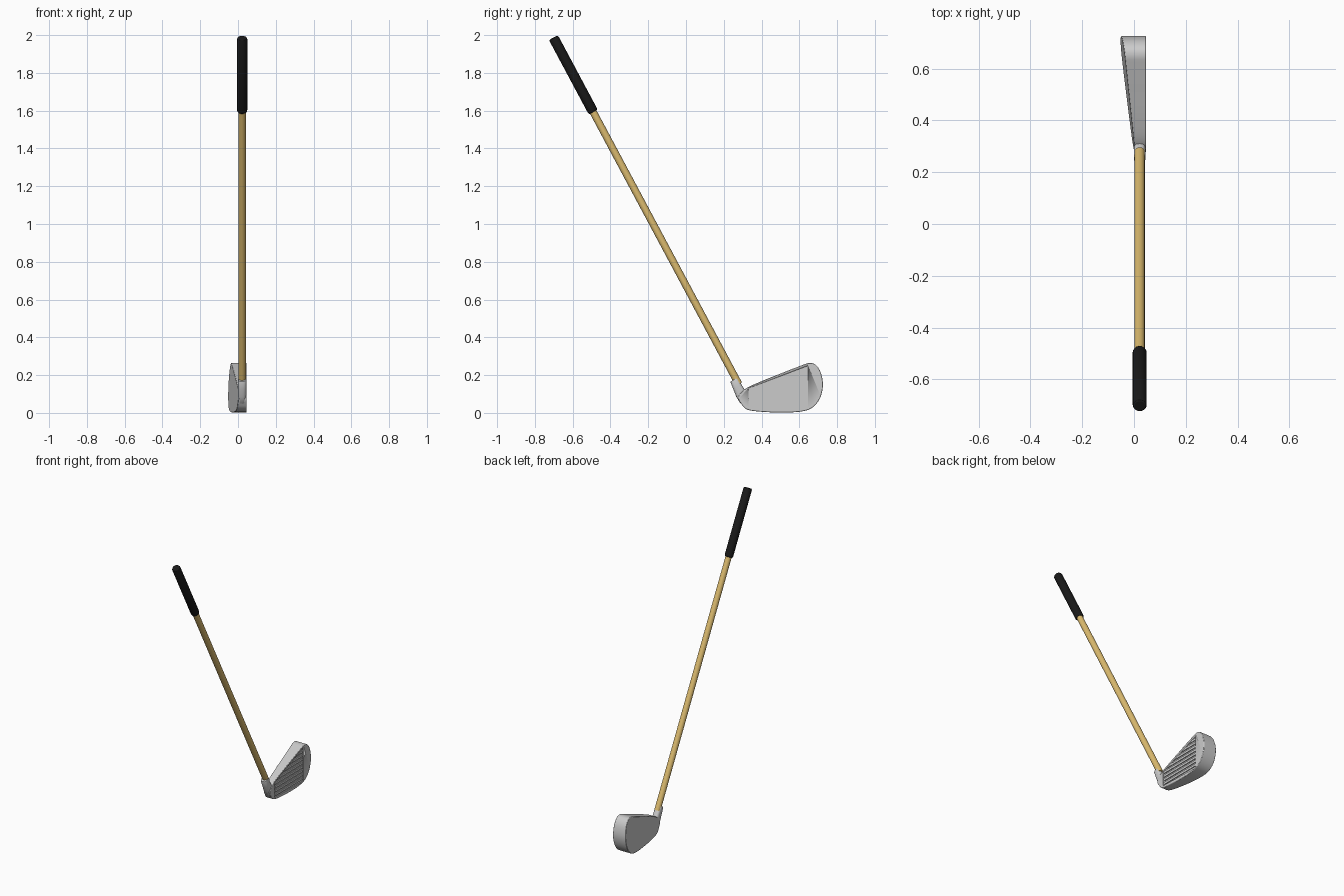
import bpy, bmesh, math
from mathutils import Vector

if "Cube" in bpy.data.objects:
    bpy.data.objects.remove(bpy.data.objects["Cube"])

CX = 0.022                                   # shaft centre line in x
AXIS = Vector((0, 0.4715, -0.8819))          # down the shaft
SIDE = Vector((0, 0.8819, 0.4715))           # across the shaft, in the yz plane


def material(name, color):
    m = bpy.data.materials.new(name)
    m.diffuse_color = color
    m.use_nodes = True
    m.node_tree.nodes["Principled BSDF"].inputs["Base Color"].default_value = m.diffuse_color
    return m


def finish(bm, name, mat=None, smooth=30):
    bmesh.ops.recalc_face_normals(bm, faces=bm.faces)
    me = bpy.data.meshes.new(name)
    bm.to_mesh(me)
    bm.free()
    ob = bpy.data.objects.new(name, me)
    bpy.context.collection.objects.link(ob)
    if mat:
        me.materials.append(mat)
    bpy.ops.object.select_all(action='DESELECT')
    ob.select_set(True)
    bpy.context.view_layer.objects.active = ob
    bpy.ops.object.shade_smooth_by_angle(angle=math.radians(smooth))
    return ob


def loft(name, rings, n=32, power=1.0, mat=None):
    """Tube through rings of (centre, half width along x, half width across)."""
    bm = bmesh.new()
    loops = []
    for c, rx, rs in rings:
        loop = []
        for i in range(n):
            a = 2 * math.pi * i / n
            u, v = (math.copysign(abs(t) ** power, t) for t in (math.cos(a), math.sin(a)))
            loop.append(bm.verts.new(c + Vector((rx * u, 0, 0)) + SIDE * rs * v))
        loops.append(loop)
    for a, b in zip(loops, loops[1:]):
        for i in range(n):
            bm.faces.new((a[i], a[(i + 1) % n], b[(i + 1) % n], b[i]))
    bm.faces.new(loops[0])
    bm.faces.new(loops[-1])
    return finish(bm, name, mat)


def add_prism(bm, outline, x0, x1):
    """Extrude a yz outline between two x functions."""
    a = [bm.verts.new((x0(y, z), y, z)) for y, z in outline]
    b = [bm.verts.new((x1(y, z), y, z)) for y, z in outline]
    bm.faces.new(a)
    bm.faces.new(b)
    for i in range(len(a)):
        j = (i + 1) % len(a)
        bm.faces.new((a[i], a[j], b[j], b[i]))


def smooth_loop(pts, steps=4):
    """Closed Catmull-Rom curve."""
    out, n = [], len(pts)
    for i in range(n):
        p0, p1, p2, p3 = (Vector(pts[(i + k) % n]) for k in (-1, 0, 1, 2))
        for s in range(steps):
            t = s / steps
            out.append(0.5 * (2 * p1 + (p2 - p0) * t + (2 * p0 - 5 * p1 + 4 * p2 - p3) * t * t
                              + (3 * p1 - p0 - 3 * p2 + p3) * t ** 3))
    return out


black = material("grip_black", (0.01, 0.01, 0.01, 1))
gold = material("shaft_gold", (0.72, 0.50, 0.16, 1))

# Grip and shaft along one slanted axis
top = Vector((CX, -0.702, 1.987))
grip = [(0, 0.020), (0.003, 0.0245), (0.009, 0.027), (0.436, 0.027), (0.443, 0.025), (0.447, 0.021)]
loft("grip", [(top + AXIS * d, r, r) for d, r in grip], mat=black)
loft("shaft", [(top + AXIS * d, 0.0195, 0.0195) for d in (0.43, 2.08)], mat=gold)

# Hosel joining shaft and blade
loft("hosel", [(Vector((CX, y, z)), rx, rs) for y, z, rx, rs in (
    (0.254, 0.176, 0.021, 0.020),
    (0.256, 0.172, 0.0225, 0.0225),
    (0.273, 0.136, 0.0225, 0.025),
    (0.292, 0.098, 0.0225, 0.029),
    (0.314, 0.065, 0.021, 0.030),
    (0.325, 0.048, 0.016, 0.020))], power=0.7)

# Blade: flat front, back plane that thickens toward toe and sole
outline = smooth_loop([
    (0.277, 0.085), (0.292, 0.048), (0.325, 0.017), (0.40, 0.006), (0.50, 0.002),
    (0.60, 0.006), (0.665, 0.025), (0.708, 0.075), (0.725, 0.145), (0.713, 0.215),
    (0.685, 0.255), (0.652, 0.264), (0.61, 0.251), (0.50, 0.208), (0.40, 0.168), (0.315, 0.128)])
bm = bmesh.new()
add_prism(bm, outline, lambda y, z: -0.125 * (y - 0.28) + 0.05 * (z - 0.05), lambda y, z: 0.046)
blade = finish(bm, "blade", smooth=35)
bev = blade.modifiers.new("edge", 'BEVEL')
bev.width, bev.segments, bev.limit_method, bev.angle_limit = 0.003, 2, 'ANGLE', math.radians(50)

# Sunken hitting panel
bm = bmesh.new()
add_prism(bm, [(0.33, 0.028), (0.645, 0.017), (0.645, 0.249), (0.33, 0.130)],
          lambda y, z: 0.039, lambda y, z: 0.08)
cutter = finish(bm, "panel_cutter")
cutter.hide_render = True
cutter.hide_viewport = True
cut = blade.modifiers.new("panel", 'BOOLEAN')
cut.operation, cut.object, cut.solver = 'DIFFERENCE', cutter, 'EXACT'

# Horizontal ridges, trimmed to the panel's sloping top
bm = bmesh.new()
for i in range(8):
    z0 = 0.034 + i * 0.0262
    z1 = z0 + 0.015
    left = [max(0.337, 0.34 + (z - 0.130) * 0.315 / 0.119) for z in (z0, z1)]
    add_prism(bm, [(left[0], z0), (0.640, z0), (0.640, z1), (left[1], z1)],
              lambda y, z: 0.035, lambda y, z: 0.045)
finish(bm, "face_ridges")
